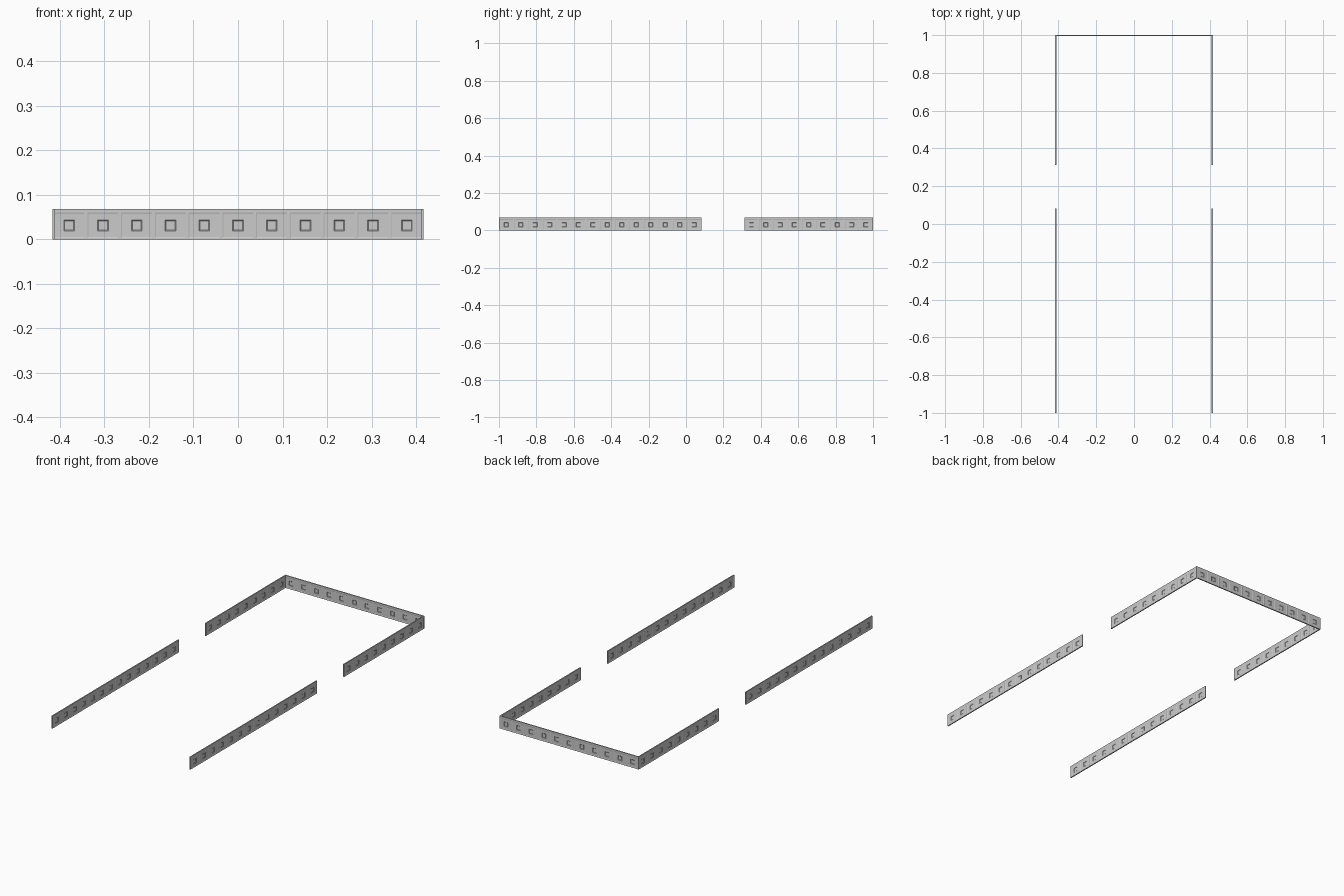
import bpy, bmesh
from math import pi

if "Cube" in bpy.data.objects:
    bpy.data.objects.remove(bpy.data.objects["Cube"])

HEIGHT, THICK = 0.068, 0.006
HALF_X = 0.417


def ring(bm, cx, half, z0, z1, y):
    return [bm.verts.new((cx + sx * half, y, z))
            for sx, z in ((-1, z0), (1, z0), (1, z1), (-1, z1))]


def bridge(bm, a, b):
    for i in range(4):
        j = (i + 1) % 4
        bm.faces.new((a[i], a[j], b[j], b[i]))


def panel(bm, cx, width):
    """One closed wall panel with a bordered field and a square recess on both faces."""
    h = width / 2
    s, zc = 0.012, 0.031

    def face(y, d, border):
        # d points into the slab
        rings = [ring(bm, cx, h, 0, HEIGHT, y + d * border[0]),
                 ring(bm, cx, h - 0.003, 0.003, HEIGHT - 0.008, y + d * border[1]),
                 ring(bm, cx, h - 0.005, 0.005, HEIGHT - 0.011, y + d * border[2]),
                 ring(bm, cx, s, zc - s, zc + s, y + d * border[2]),
                 ring(bm, cx, s - 0.002, zc - s + 0.002, zc + s - 0.002, y + d * 0.0022)]
        for a, b in zip(rings, rings[1:]):
            bridge(bm, a, b)
        bm.faces.new(rings[-1])
        return rings[0]

    outer = face(0, -1, (0.0, 0.0, 0.0008))
    inner = face(-THICK, 1, (0.0, 0.0, 0.0008))
    bridge(bm, outer, inner)


def wall(name, length, count, location, angle):
    bm = bmesh.new()
    pitch = length / count
    for i in range(count):
        panel(bm, -length / 2 + pitch * (i + 0.5), pitch)
    bmesh.ops.recalc_face_normals(bm, faces=bm.faces)
    mesh = bpy.data.meshes.new(name)
    bm.to_mesh(mesh)
    bm.free()
    obj = bpy.data.objects.new(name, mesh)
    obj.location = location
    obj.rotation_euler.z = angle
    bpy.context.collection.objects.link(obj)
    return obj


# Back wall
wall("back_wall", 2 * HALF_X, 11, (0, 1, 0), 0)

# Side walls, each split by an open gap
for side, label in ((1, "right"), (-1, "left")):
    for part, y0, y1, count in (("front", -1.0, 0.082, 14), ("rear", 0.312, 1.0, 9)):
        wall(f"{label}_{part}_wall", y1 - y0, count,
             (side * HALF_X, (y0 + y1) / 2, 0), -side * pi / 2)
